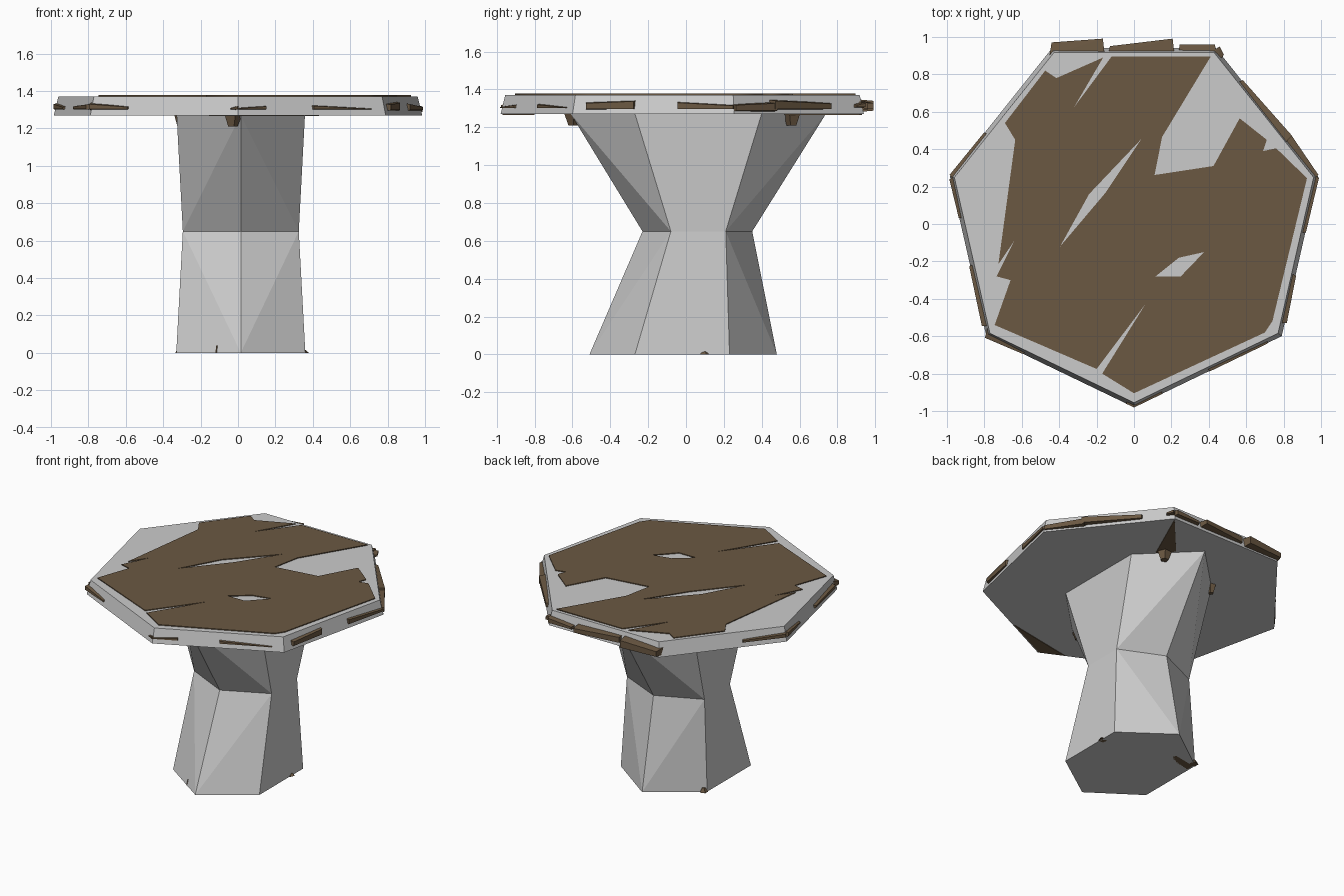
import bpy, bmesh, math
from mathutils import Vector

if "Cube" in bpy.data.objects:
    bpy.data.objects.remove(bpy.data.objects["Cube"])


def material(name, rgb):
    m = bpy.data.materials.new(name)
    m.diffuse_color = (*rgb, 1)
    m.use_nodes = True
    m.node_tree.nodes["Principled BSDF"].inputs["Base Color"].default_value = m.diffuse_color
    return m


STONE = material("grey stone", (0.6, 0.6, 0.6))
MOSS = material("brown crust", (0.147, 0.098, 0.055))


def add(name, bm, mat):
    bmesh.ops.recalc_face_normals(bm, faces=bm.faces[:])
    me = bpy.data.meshes.new(name)
    bm.to_mesh(me)
    bm.free()
    me.materials.append(mat)
    ob = bpy.data.objects.new(name, me)
    bpy.context.collection.objects.link(ob)
    return ob


def hull(name, pts, mat=MOSS):
    bm = bmesh.new()
    vs = [bm.verts.new(p) for p in pts]
    r = bmesh.ops.convex_hull(bm, input=vs)
    loose = [v for v in bm.verts if not v.link_faces]
    bmesh.ops.delete(bm, geom=loose, context='VERTS')
    bmesh.ops.dissolve_limit(bm, angle_limit=0.01, verts=bm.verts[:], edges=bm.edges[:])
    return add(name, bm, mat)


def corner(k, r, z):
    a = -math.pi / 2 + k * math.tau / 7
    return Vector((r * math.cos(a), 0.03 + r * math.sin(a), z))


# Seven-sided tabletop, slightly narrower at the top
hull("tabletop", [corner(k, r, z) for k in range(7)
                  for r, z in ((1.01, 1.27), (0.985, 1.372))], STONE)

# Hexagonal waisted pedestal: (z, half width, front tip, front side, back side, back tip)
levels = [(0, 0.345, -0.51, -0.27, 0.23, 0.48),
          (0.65, 0.31, -0.23, -0.08, 0.21, 0.35),
          (1.272, 0.343, -0.61, -0.27, 0.40, 0.74)]
bm = bmesh.new()
rings = []
for z, w, f, fs, bs, b in levels:
    rings.append([bm.verts.new((0.015 + x, y, z)) for x, y in
                  ((0, f), (w, fs), (w, bs), (0, b), (-w, bs), (-w, fs))])
waist = rings[1]
for end in (rings[0], rings[2]):
    bm.faces.new(end)
    for i in range(6):
        j = (i + 1) % 6
        if i in (1, 4):            # flat left and right sides
            bm.faces.new((waist[i], waist[j], end[j], end[i]))
        elif j in (0, 3):          # split from waist side corner to tip
            bm.faces.new((waist[i], end[j], end[i]))
            bm.faces.new((waist[i], waist[j], end[j]))
        else:
            bm.faces.new((waist[j], end[i], end[j]))
            bm.faces.new((waist[j], waist[i], end[i]))
add("pedestal", bm, STONE)


# Crust on the tabletop: ragged plate with slits, read in top view units
outline = [(-.12, .895), (.41, .895), (.15, .465), (.11, .262), (.425, .31), (.565, .565),
           (.71, .45), (.69, .39), (.76, .405), (.925, .245), (.74, -.52), (.70, -.58),
           (0, -.905), (-.17, -.80), (.06, -.43), (-.20, -.775), (-.745, -.54),
           (-.66, -.30), (-.735, -.28), (-.64, -.09), (-.725, -.215), (-.635, .45),
           (-.69, .54), (-.475, .82), (-.415, .78), (-.165, .89), (-.32, .625)]
slits = [[(-.395, -.12), (-.24, .16), (.04, .455), (-.15, .17)],
         [(.115, -.28), (.24, -.18), (.375, -.15), (.25, -.28)]]
cu = bpy.data.curves.new("top_crust", 'CURVE')
cu.dimensions = '2D'
cu.fill_mode = 'BOTH'
cu.extrude = 0.005
for loop in [outline] + slits:
    sp = cu.splines.new('POLY')
    sp.points.add(len(loop) - 1)
    for p, (x, y) in zip(sp.points, loop):
        p.co = (x, y, 0, 1)
    sp.use_cyclic_u = True
cu.materials.append(MOSS)
crust = bpy.data.objects.new("top_crust", cu)
crust.location.z = 1.373
bpy.context.collection.objects.link(crust)


# Crust chips on the rim: (side, start, end, z low, z high, start depth, end depth)
chips = [(0, -.02, .20, 1.295, 1.32, .01, .01), (0, .50, .92, 1.295, 1.32, .012, .012),
         (1, .07, .39, 1.29, 1.34, .02, .012), (1, .64, 1.01, 1.29, 1.33, .012, .015),
         (2, -.01, .32, 1.28, 1.33, .015, .035), (2, .28, .76, 1.29, 1.34, .035, .015),
         (2, .93, 1.01, 1.30, 1.33, .02, .03),
         (3, -.01, .23, 1.29, 1.33, .03, .03), (3, .25, .66, 1.29, 1.34, .06, .02),
         (3, .68, 1.02, 1.28, 1.34, .06, .04),
         (4, .65, 1.01, 1.295, 1.33, .012, .015),
         (5, 0, .27, 1.295, 1.33, .015, .012), (5, .55, .95, 1.295, 1.33, .015, .02),
         (6, -.02, .26, 1.295, 1.33, .02, .01), (6, .94, 1.01, 1.295, 1.32, .01, .01)]
for n, (k, t0, t1, lo, hi, d0, d1) in enumerate(chips):
    a, b = corner(k, 1.0, 0), corner(k + 1, 1.0, 0)
    out = Vector(((b - a).y, -(b - a).x, 0)).normalized()
    tilt = 0.008 if n % 2 else -0.005
    pts = []
    for t, s, d in ((t0, 1, d0), (t1, -1, d1)):
        for z, dz in ((lo, .008), (hi, -.008)):
            z += s * tilt * (dz < 0)
            pts.append(a.lerp(b, t) - out * 0.03 + Vector((0, 0, z)))
            pts.append(a.lerp(b, t + s * 0.012) + out * d + Vector((0, 0, z + dz)))
    hull(f"rim_chip_{n + 1}", pts)


# Thin crust patches on the undersides
def patch(name, z, pts):
    hull(name, [(x, y, z + h) for x, y in pts for h in (-0.004, 0.004)])


v0, v1, v3, v6 = (corner(k, 1.0, 0) for k in (0, 1, 3, 6))
patch("underside_corner_patch", 1.27,
      [v0.xy, v0.lerp(v1, .45).xy, v0.lerp(v6, .2).xy])
patch("underside_streak", 1.27, [v3.xy, (.25, .52), (.16, .62)])
patch("foot_patch", 0.004, [(.17, -.25), (.18, -.15), (.08, -.10), (.03, -.18), (.08, -.28)])
patch("foot_edge_patch", 0.004, [(-.12, .16), (-.15, .25), (-.32, .22), (-.32, .15)])

# Small crust lumps on the pedestal: (x, y, z low, z high, radius)
lumps = [(-.03, -.595, 1.21, 1.27, .05), (.21, .56, 1.21, 1.27, .05),
         (-.305, .42, 1.21, 1.27, .035), (-.11, -.405, 0, .04, .018),
         (.35, .10, 0, .015, .03), (-.31, .24, 0, .03, .03)]
for n, (x, y, lo, hi, r) in enumerate(lumps):
    pts = []
    for i in range(5):
        c, s = math.cos(i * math.tau / 5 + n), math.sin(i * math.tau / 5 + n)
        top, bot = (1, .55) if lo > 1 else (.4, 1)
        pts += [(x + c * r * top, y + s * r * top, hi),
                (x + c * r * bot, y + s * r * bot, lo)]
    hull(f"pedestal_lump_{n + 1}", pts)
